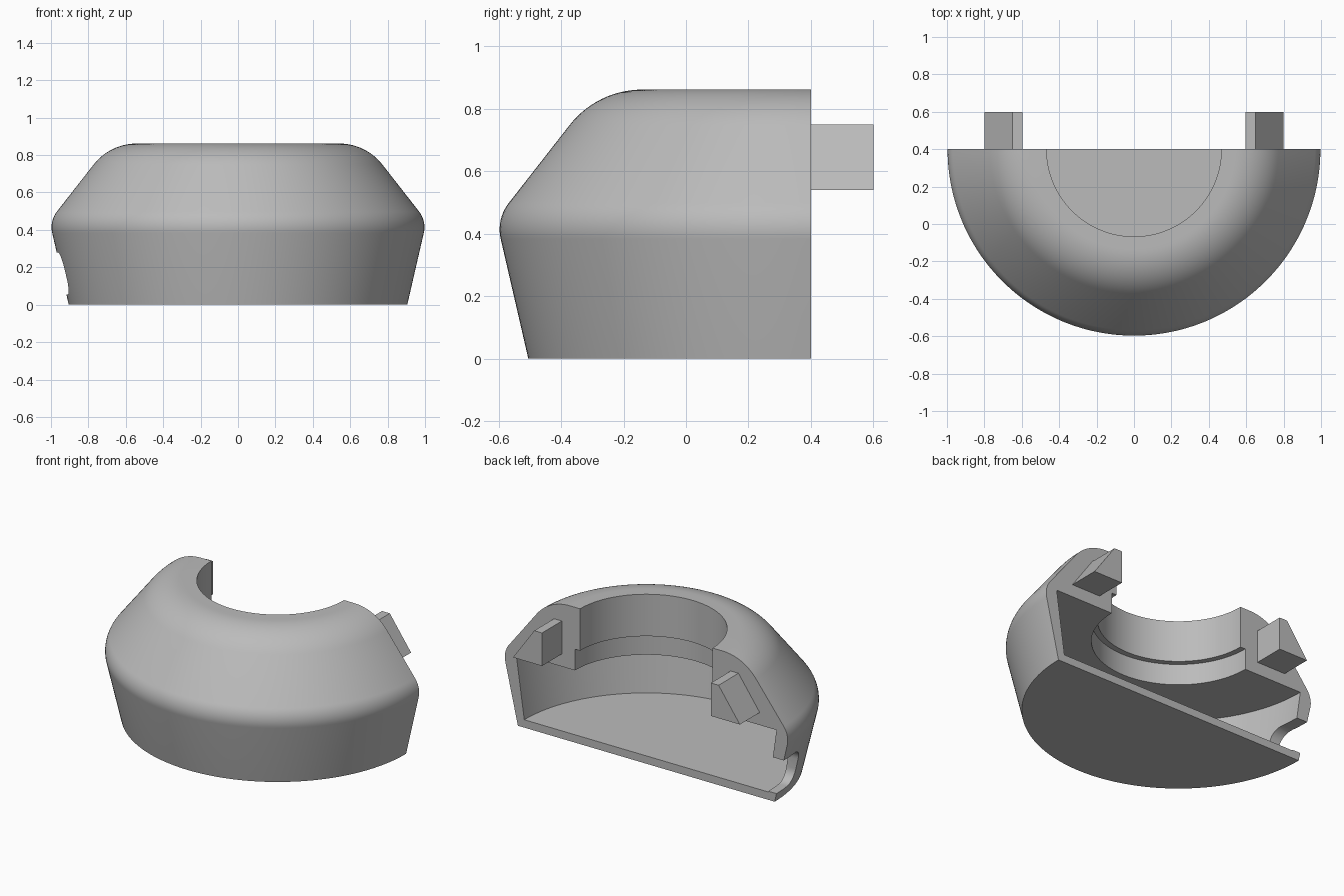
import bpy, bmesh, math
from mathutils import Vector

if "Cube" in bpy.data.objects:
    bpy.data.objects.remove(bpy.data.objects["Cube"])

CUT_Y = 0.4  # plane where the round shell is split in half

grey = bpy.data.materials.new("plain_grey")
grey.use_nodes = True
grey.diffuse_color = (0.5, 0.5, 0.5, 1)
grey.node_tree.nodes["Principled BSDF"].inputs["Base Color"].default_value = (0.5, 0.5, 0.5, 1)


def fillet(a, corner, b, tangent, steps=10):
    """Points of an arc rounding a corner, with the given tangent length."""
    a, c, b = Vector(a), Vector(corner), Vector(b)
    u, v = (a - c).normalized(), (b - c).normalized()
    half = u.angle(v) / 2
    radius = tangent * math.tan(half)
    centre = c + (u + v).normalized() * tangent / math.cos(half)
    start, end = c + u * tangent - centre, c + v * tangent - centre
    sweep = math.pi - 2 * half
    pts = []
    for i in range(steps + 1):
        t = i / steps
        p = (start * math.sin((1 - t) * sweep) + end * math.sin(t * sweep)) / math.sin(sweep)
        pts.append(tuple(centre + p.normalized() * radius))
    return pts


def finish(bm, name):
    bmesh.ops.recalc_face_normals(bm, faces=bm.faces[:])
    mesh = bpy.data.meshes.new(name)
    bm.to_mesh(mesh)
    bm.free()
    mesh.materials.append(grey)
    obj = bpy.data.objects.new(name, mesh)
    bpy.context.collection.objects.link(obj)
    return obj


def prism(name, points, offset):
    bm = bmesh.new()
    face = bm.faces.new([bm.verts.new(p) for p in points])
    out = bmesh.ops.extrude_face_region(bm, geom=[face])
    moved = [g for g in out["geom"] if isinstance(g, bmesh.types.BMVert)]
    bmesh.ops.translate(bm, verts=moved, vec=offset)
    return finish(bm, name)


# Shell: one closed section (radius, height) swept through half a turn
foot, belt, shoulder, rim = (0.905, 0), (1.008, 0.447), (0.684, 0.862), (0.467, 0.862)
section = [(0, 0), foot]
section += fillet(foot, belt, shoulder, 0.065)
section += fillet(belt, shoulder, rim, 0.144, 14)
section += [rim, (0.467, 0.595), (0.503, 0.595), (0.503, 0.46),
            (0.918, 0.46), (0.86, 0.05), (0, 0.05)]
bm = bmesh.new()
ring = [bm.verts.new((r, CUT_Y, z)) for r, z in section]
edges = [bm.edges.new(pair) for pair in zip(ring, ring[1:])]
bmesh.ops.spin(bm, geom=ring + edges, cent=(0, CUT_Y, 0), axis=(0, 0, 1),
               angle=-math.pi, steps=96)
bmesh.ops.remove_doubles(bm, verts=bm.verts[:], dist=0.0001)
bmesh.ops.holes_fill(bm, edges=[e for e in bm.edges if e.is_boundary], sides=0)
shell = finish(bm, "shell")

# Cable notch through the wall at the split
back, inner, low, high = 0.5, 0.2, 0.055, 0.28
outline = [(back, low)]
outline += fillet((back, low), (inner, low), (inner, high), 0.08)
outline += fillet((inner, low), (inner, high), (back, high), 0.08)
outline += [(back, high)]
cutter = prism("notch_cutter", [(-1.1, y, z) for y, z in outline], (0.3, 0, 0))
cutter.hide_render = True
cut = shell.modifiers.new("cable_notch", 'BOOLEAN')
cut.operation = 'DIFFERENCE'
cut.solver = 'EXACT'
cut.object = cutter
bpy.ops.object.select_all(action='DESELECT')
bpy.context.view_layer.objects.active = shell
shell.select_set(True)
bpy.ops.object.modifier_apply(modifier=cut.name)
bpy.data.objects.remove(cutter)
bpy.ops.object.shade_smooth_by_angle(angle=math.radians(25))

# Locating pegs on the split face
for side, name in ((1, "left_peg"), (-1, "right_peg")):
    peg = [(0.595, 0.54), (0.8, 0.54), (0.65, 0.75), (0.595, 0.75)]
    prism(name, [(side * x, CUT_Y, z) for x, z in peg], (0, 0.2, 0))
